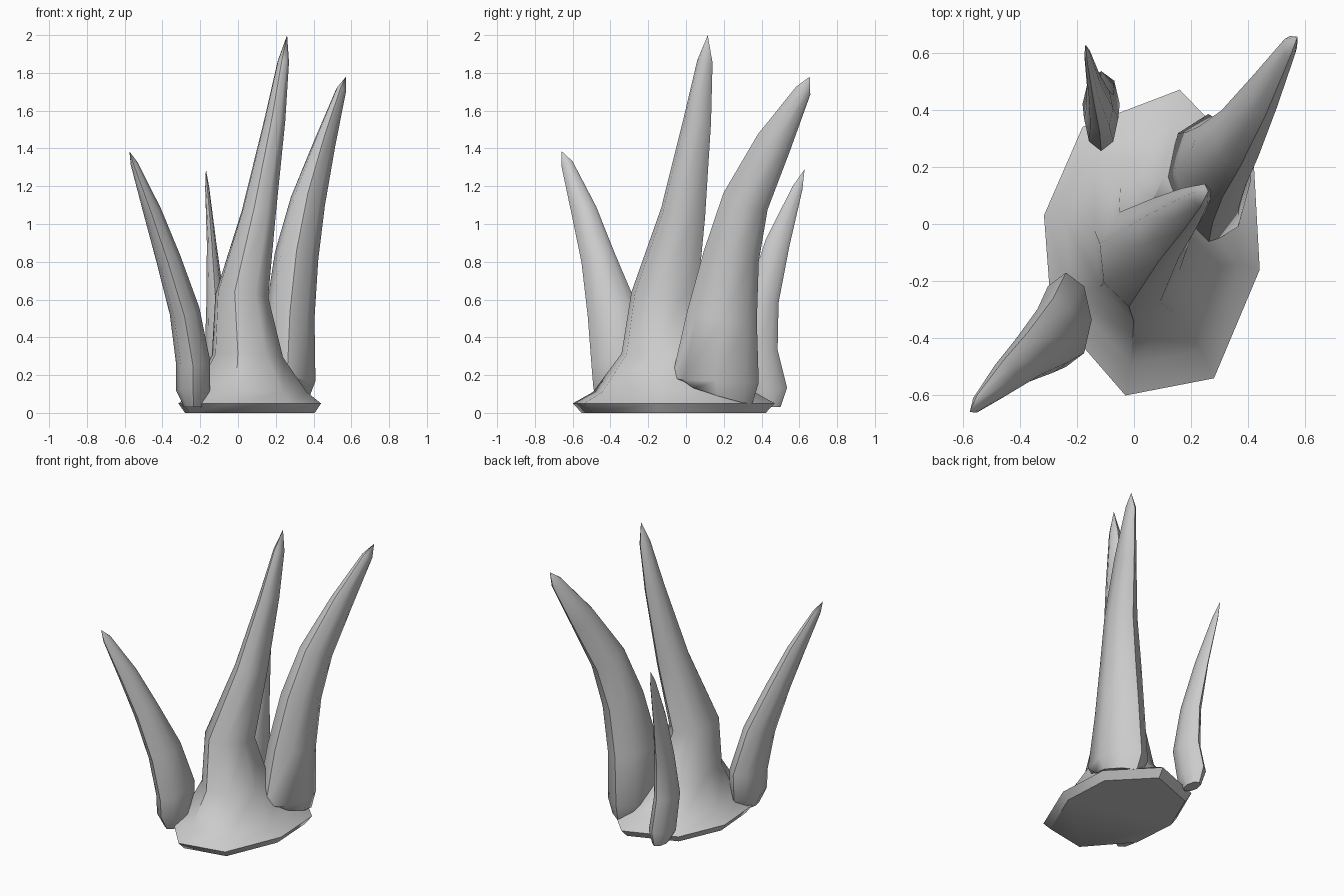
import bpy, bmesh, math
from mathutils import Vector

if "Cube" in bpy.data.objects:
    bpy.data.objects.remove(bpy.data.objects["Cube"])

SIDES = 8


def make_loft(name, rings, tip):
    """Skin closed rings together, cap the bottom and close on a point."""
    bm = bmesh.new()
    loops = [[bm.verts.new(p) for p in ring] for ring in rings]
    n = SIDES
    bm.faces.new(loops[0][::-1])
    for a, b in zip(loops, loops[1:]):
        for i in range(n):
            bm.faces.new((a[i], a[(i + 1) % n], b[(i + 1) % n], b[i]))
    point = bm.verts.new(tip)
    for i in range(n):
        bm.faces.new((loops[-1][i], loops[-1][(i + 1) % n], point))
    bmesh.ops.recalc_face_normals(bm, faces=bm.faces)
    mesh = bpy.data.meshes.new(name)
    bm.to_mesh(mesh)
    bm.free()
    obj = bpy.data.objects.new(name, mesh)
    bpy.context.collection.objects.link(obj)
    bpy.ops.object.select_all(action='DESELECT')
    bpy.context.view_layer.objects.active = obj
    obj.select_set(True)
    bpy.ops.object.shade_smooth_by_angle(angle=math.radians(50))
    return obj


def spine_rings(stations, tip, phase=0.0, first_tilt=None):
    """Elliptical rings (x, y, z, rx, ry), each tilted across the spine."""
    centres = [Vector(s[:3]) for s in stations] + [Vector(tip)]
    rings = []
    for k, (x, y, z, rx, ry) in enumerate(stations):
        t = centres[k + 1] - centres[max(k - 1, 0)]
        sx, sy = t.x / t.z, t.y / t.z
        if k == 0 and first_tilt:
            sx, sy = first_tilt
        ring = []
        for i in range(SIDES):
            a = phase + math.tau * i / SIDES
            dx, dy = rx * math.cos(a), ry * math.sin(a)
            ring.append((x + dx, y + dy, max(0.02, z - sx * dx - sy * dy)))
        rings.append(ring)
    return rings


# Flared base with the tall central spike growing out of it
outline = [(.44, -.16), (.42, .20), (.16, .47), (-.18, .34),
           (-.315, .03), (-.29, -.30), (-.03, -.60), (.28, -.54)]


def flare(scale, z, cx=.06, cy=-.065):
    return [(cx + (x - cx) * scale, cy + (y - cy) * scale, z) for x, y in outline]


tip = (.26, .115, 2.0)
central = [(.05, -.09, .30, .195, .26), (.02, -.115, .62, .145, .18),
           (.11, -.015, 1.06, .093, .12), (.195, .06, 1.55, .057, .075),
           (.24, .10, 1.86, .031, .042)]
make_loft("base_and_central_spike",
          [flare(.91, 0.0), flare(1.0, .05), flare(.8, .11)]
          + spine_rings(central, tip, math.radians(-15), (.05, .05)), tip)

# Outer spikes: stations, tip and tilt of the bottom ring
spikes = {
    "front_left_spike": (
        [(-.235, -.345, .03, .05, .09), (-.238, -.335, .12, .09, .155),
         (-.238, -.335, .27, .09, .165), (-.283, -.39, .54, .078, .13),
         (-.37, -.465, .82, .062, .088), (-.455, -.54, 1.07, .045, .065),
         (-.55, -.63, 1.32, .018, .03)],
        (-.575, -.658, 1.385), (0, 0)),
    "back_right_spike": (
        [(.27, .17, .10, .11, .18), (.26, .155, .17, .15, .23),
         (.275, .19, .51, .13, .185), (.31, .24, .83, .115, .145),
         (.37, .315, 1.12, .09, .117), (.46, .465, 1.43, .055, .085),
         (.545, .62, 1.705, .026, .038)],
        (.572, .655, 1.78), (.1, .3)),
    "back_left_spike": (
        [(-.11, .43, .03, .04, .07), (-.115, .42, .11, .065, .115),
         (-.115, .37, .33, .06, .115), (-.12, .405, .60, .047, .085),
         (-.14, .485, .90, .025, .062), (-.163, .59, 1.19, .011, .026)],
        (-.17, .628, 1.29), (0, 0)),
}
for name, (stations, tip, tilt) in spikes.items():
    make_loft(name, spine_rings(stations, tip, 0.0, tilt), tip)
